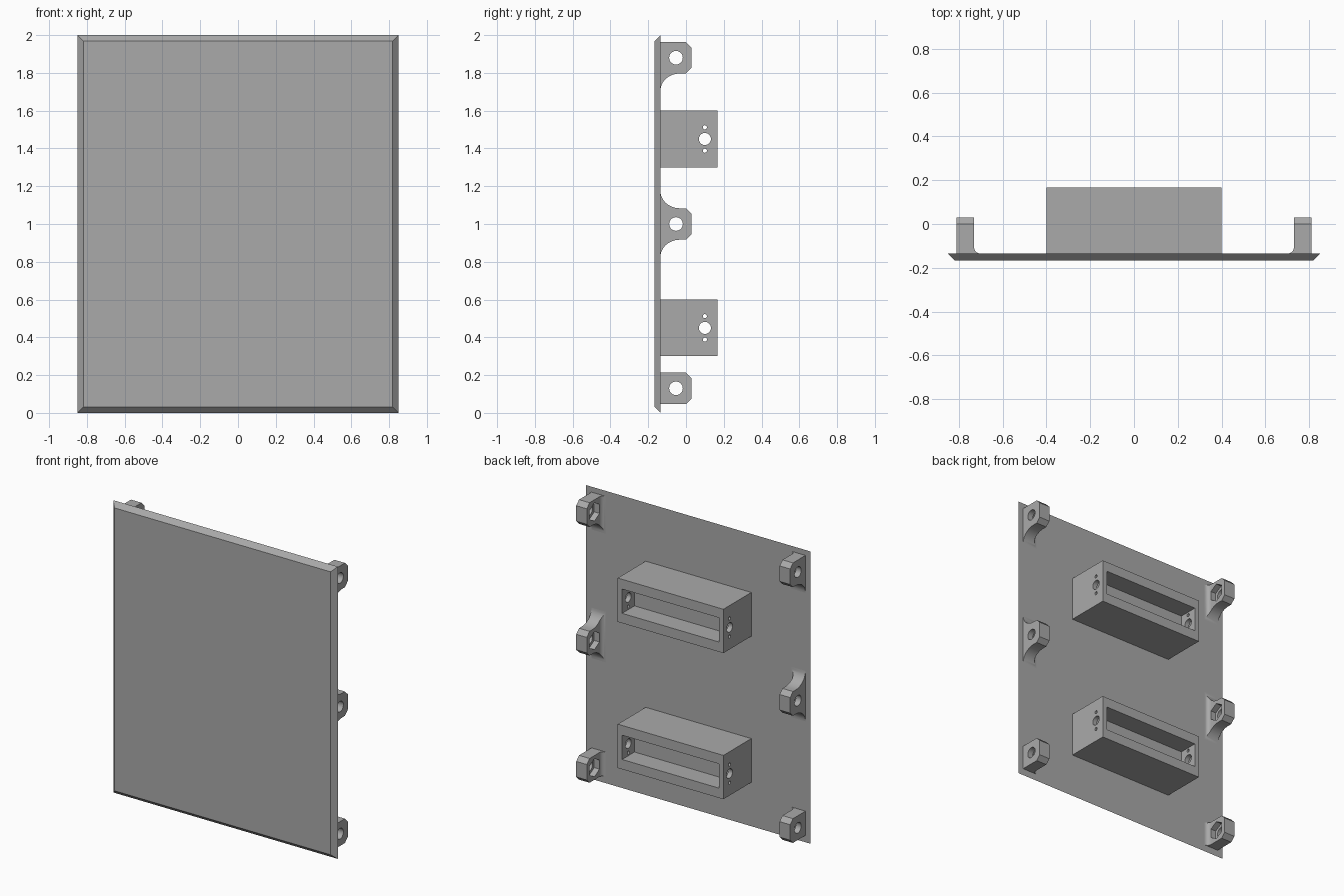
import bpy, bmesh, math

if "Cube" in bpy.data.objects:
    bpy.data.objects.remove(bpy.data.objects["Cube"], do_unlink=True)

grey = bpy.data.materials.new("plain grey")
grey.use_nodes = True
COLOUR = (0.4, 0.4, 0.4, 1)
grey.diffuse_color = COLOUR
grey.node_tree.nodes["Principled BSDF"].inputs["Base Color"].default_value = COLOUR

PLATE_FRONT, PLATE_BACK = -0.167, -0.135
ROOT = -0.15          # parts start inside the plate


def prism(name, points, axis, start, end):
    """Extrude a closed outline along x (points are y, z) or z (points are x, y)."""
    bm = bmesh.new()
    rings = []
    for d in (start, end):
        rings.append([bm.verts.new((d, a, b) if axis == "x" else (a, b, d)) for a, b in points])
    bm.faces.new(rings[0])
    bm.faces.new(rings[1])
    n = len(points)
    for i in range(n):
        j = (i + 1) % n
        bm.faces.new((rings[0][i], rings[0][j], rings[1][j], rings[1][i]))
    bmesh.ops.recalc_face_normals(bm, faces=bm.faces)
    mesh = bpy.data.meshes.new(name)
    bm.to_mesh(mesh)
    bm.free()
    mesh.materials.append(grey)
    obj = bpy.data.objects.new(name, mesh)
    bpy.context.collection.objects.link(obj)
    return obj


def block(name, x0, x1, y0, y1, z0, z1):
    return prism(name, [(y0, z0), (y1, z0), (y1, z1), (y0, z1)], "x", x0, x1)


def round_outline(y, z, radius, sides):
    """Regular outline with a corner pointing up."""
    turns = [2 * math.pi * i / sides for i in range(sides)]
    return [(y + radius * math.sin(t), z + radius * math.cos(t)) for t in turns]


def combine(obj, tools):
    """Apply (operation, tool) booleans, then drop the tools."""
    for operation, tool in tools:
        tool.hide_render = True
        mod = obj.modifiers.new("shape", "BOOLEAN")
        mod.operation, mod.object, mod.solver = operation, tool, "EXACT"
    bpy.context.view_layer.update()
    graph = bpy.context.evaluated_depsgraph_get()
    mesh = bpy.data.meshes.new_from_object(obj.evaluated_get(graph))
    obj.modifiers.clear()
    obj.data = mesh
    for _, tool in tools:
        bpy.data.objects.remove(tool, do_unlink=True)
    mesh.polygons.foreach_set("use_smooth", [True] * len(mesh.polygons))
    mesh.set_sharp_from_angle(angle=math.radians(30))


# Panel with bevelled edge, narrower at the front
panel = block("panel", -0.85, 0.85, PLATE_FRONT, PLATE_BACK, 0, 2)
for v in panel.data.vertices:
    if v.co.y < -0.15:
        v.co.x -= math.copysign(0.032, v.co.x)
        v.co.z += 0.032 if v.co.z < 1 else -0.032

# Open housings with screw holes in both end walls
for label, z in (("lower", 0.45), ("upper", 1.45)):
    housing = block(label + "_housing", -0.4, 0.4, ROOT, 0.167, z - 0.15, z + 0.15)
    tools = [("DIFFERENCE", block("pocket", -0.367, 0.367, 0.033, 0.2, z - 0.083, z + 0.083))]
    for dz, radius in ((0, 0.032), (-0.062, 0.011), (0.062, 0.011)):
        hole = prism("hole", round_outline(0.1, z + dz, radius, 24), "x", -0.5, 0.5)
        tools.append(("DIFFERENCE", hole))
    combine(housing, tools)


def side_outline(z, web_below, web_above):
    """Lug seen from the side: clipped nose, optional curved webs to the panel."""
    def half(sign, web):
        pts = [(0.03, z + sign * 0.053), (0.0, z + sign * 0.083)]
        if web:
            for i in range(13):
                t = math.pi / 2 * i / 12
                pts.append((-0.03 - 0.105 * math.sin(t),
                            z + sign * (0.083 + 0.09 * (1 - math.cos(t)))))
            pts.append((ROOT, pts[-1][1]))
        else:
            pts.append((ROOT, z + sign * 0.083))
        return pts
    return half(1, web_above) + half(-1, web_below)[::-1]


def top_outline(side):
    """Lug seen from above, with a small fillet at the inner foot."""
    pts = [(0.81, ROOT), (0.81, 0.1), (0.73, 0.1)]
    for i in range(9):
        t = math.pi / 2 * i / 8
        pts.append((0.70 + 0.03 * math.cos(t), -0.105 - 0.03 * math.sin(t)))
    pts.append((0.70, ROOT))
    return [(side * x, y) for x, y in pts]


# Mounting lugs with a bolt hole and a six-sided nut recess on the inner face
for level, z, below, above in (("bottom", 0.13, False, False),
                               ("middle", 1.0, True, True),
                               ("top", 1.88, True, False)):
    for name, side in (("left", 1), ("right", -1)):
        lug = prism(f"{level}_{name}_lug", side_outline(z, below, above), "x",
                    side * 0.65, side * 0.9)
        combine(lug, [
            ("INTERSECT", prism("foot", top_outline(side), "z", z - 0.3, z + 0.3)),
            ("DIFFERENCE", prism("bolt", round_outline(-0.053, z, 0.036, 32), "x",
                                 side * 0.6, side * 0.95)),
            ("DIFFERENCE", prism("nut", round_outline(-0.053, z, 0.062, 6), "x",
                                 side * 0.6, side * 0.77)),
        ])
